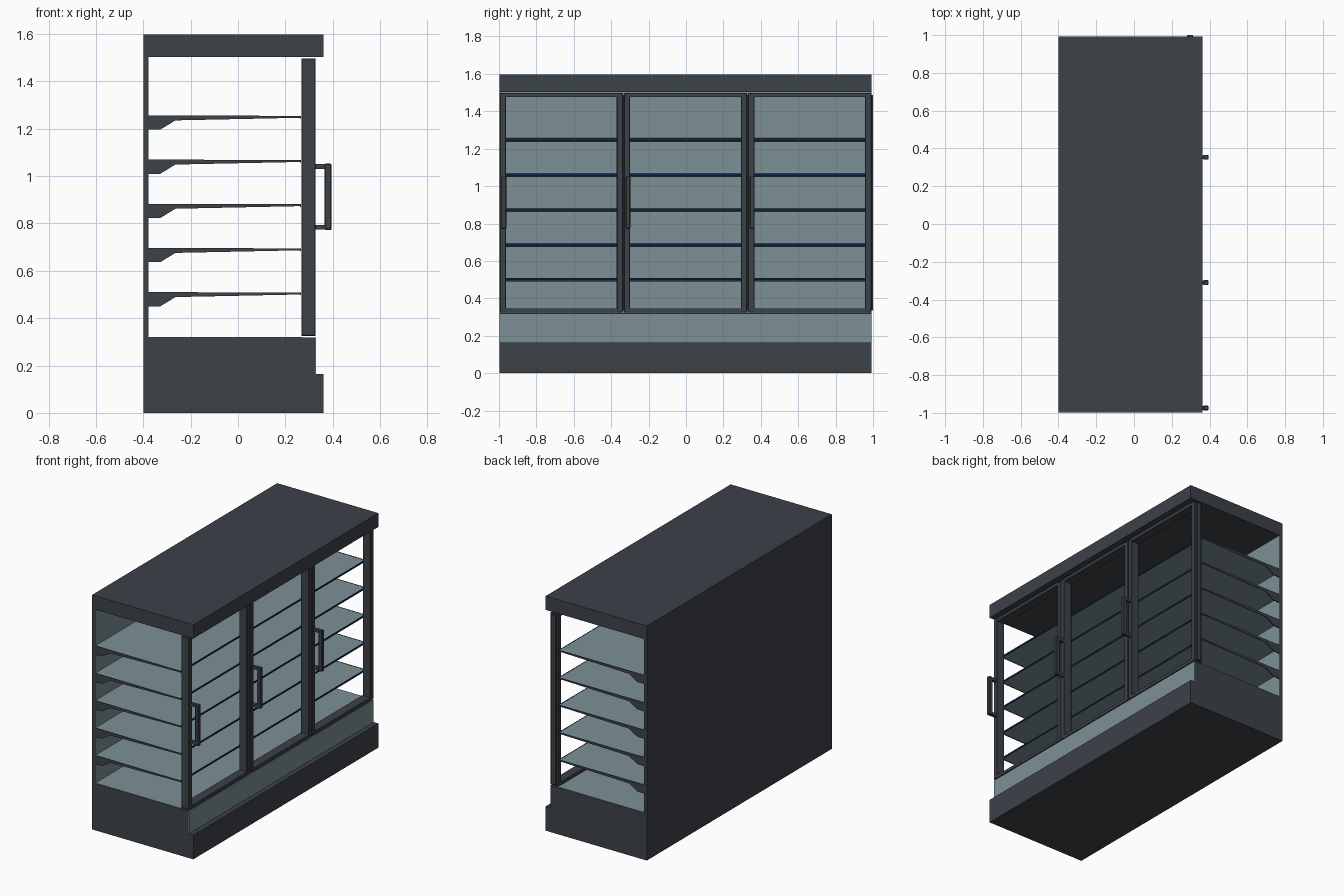
import bpy, bmesh

if "Cube" in bpy.data.objects:
    bpy.data.objects.remove(bpy.data.objects["Cube"])


def material(name, rgb):
    m = bpy.data.materials.new(name)
    m.diffuse_color = (*rgb, 1)
    m.use_nodes = True
    m.node_tree.nodes["Principled BSDF"].inputs["Base Color"].default_value = m.diffuse_color
    return m


DARK = material("charcoal metal", (0.046, 0.054, 0.066))
LIGHT = material("pale blue grey", (0.200, 0.278, 0.304))
NAVY = material("navy strip", (0.003, 0.020, 0.075))

Y0, Y1 = -0.998, 0.993      # cabinet ends


def prism(name, profile, y0, y1, mat):
    """Extrude an (x, z) profile along y."""
    bm = bmesh.new()
    face = bm.faces.new([bm.verts.new((x, y0, z)) for x, z in profile])
    ext = bmesh.ops.extrude_face_region(bm, geom=[face])
    moved = [v for v in ext["geom"] if isinstance(v, bmesh.types.BMVert)]
    bmesh.ops.translate(bm, verts=moved, vec=(0, y1 - y0, 0))
    bmesh.ops.recalc_face_normals(bm, faces=bm.faces)
    me = bpy.data.meshes.new(name)
    bm.to_mesh(me)
    bm.free()
    me.materials.append(mat)
    ob = bpy.data.objects.new(name, me)
    bpy.context.collection.objects.link(ob)
    return ob


def box(name, x, y, z, mat, bevel=0):
    ob = prism(name, [(x[0], z[0]), (x[1], z[0]), (x[1], z[1]), (x[0], z[1])],
               y[0], y[1], mat)
    if bevel:
        b = ob.modifiers.new("bevel", "BEVEL")
        b.width = bevel
        b.segments = 1
    return ob


# Stepped base with pale kick panel and interior deck
prism("base", [(-0.4, 0), (0.362, 0), (0.362, 0.165), (0.325, 0.165),
               (0.325, 0.318), (-0.4, 0.318)], Y0, Y1, DARK)
box("front_panel", (0.325, 0.329), (Y0 + 0.004, Y1 - 0.004), (0.165, 0.318), LIGHT)
box("deck", (-0.38, 0.27), (Y0 + 0.003, Y1 - 0.003), (0.316, 0.321), LIGHT)

# Back wall, pale liner and canopy
box("back_wall", (-0.4, -0.38), (Y0, Y1), (0.318, 1.505), DARK)
box("back_liner", (-0.381, -0.377), (Y0 + 0.003, Y1 - 0.003), (0.318, 1.505), LIGHT)
box("canopy", (-0.4, 0.362), (Y0, Y1), (1.503, 1.597), DARK)

# Tapered shelves with end brackets and front strips
for i in range(5):
    t = 0.510 + i * 0.1865
    prism(f"shelf_{i + 1}", [(-0.377, t), (-0.377, t - 0.021), (-0.262, t - 0.020),
                             (0.262, t - 0.009), (0.262, t - 0.003)],
          Y0 + 0.006, Y1 - 0.006, LIGHT)
    bracket = [(-0.38, t), (-0.38, t - 0.060), (-0.328, t - 0.060),
               (-0.264, t - 0.021), (0.264, t - 0.010), (0.264, t - 0.002)]
    prism(f"shelf_bracket_{i + 1}_near", bracket, Y0 + 0.001, Y0 + 0.007, DARK)
    prism(f"shelf_bracket_{i + 1}_far", bracket, Y1 - 0.007, Y1 - 0.001, DARK)
    box(f"shelf_strip_{i + 1}", (0.262, 0.267), (Y0 + 0.003, Y1 - 0.003),
        (t - 0.013, t - 0.002), NAVY)

# Three open-framed doors, each with hinge rail and pull handle
PITCH = (Y1 - Y0) / 3
FX = (0.268, 0.328)
for i in range(3):
    a = Y0 + i * PITCH + 0.002
    b = Y0 + (i + 1) * PITCH - 0.002
    n = f"door_{i + 1}"
    box(n + "_left_stile", FX, (a, a + 0.034), (0.325, 1.497), DARK, 0.003)
    box(n + "_right_stile", FX, (b - 0.034, b), (0.325, 1.497), DARK, 0.003)
    box(n + "_bottom_rail", FX, (a + 0.03, b - 0.03), (0.325, 0.346), DARK)
    box(n + "_top_rail", FX, (a + 0.03, b - 0.03), (1.476, 1.497), DARK)
    box(n + "_hinge_rail", (0.281, 0.312), (b - 0.002, b + 0.009), (0.335, 1.487), DARK)
    h = (a + 0.009, a + 0.035)
    box(n + "_handle_grip", (0.366, 0.395), h, (0.772, 1.052), DARK, 0.004)
    for k, z in (("lower", 0.774), ("upper", 1.030)):
        box(f"{n}_handle_{k}_post", (0.325, 0.37), (h[0] + 0.003, h[1] - 0.003),
            (z, z + 0.020), DARK)
